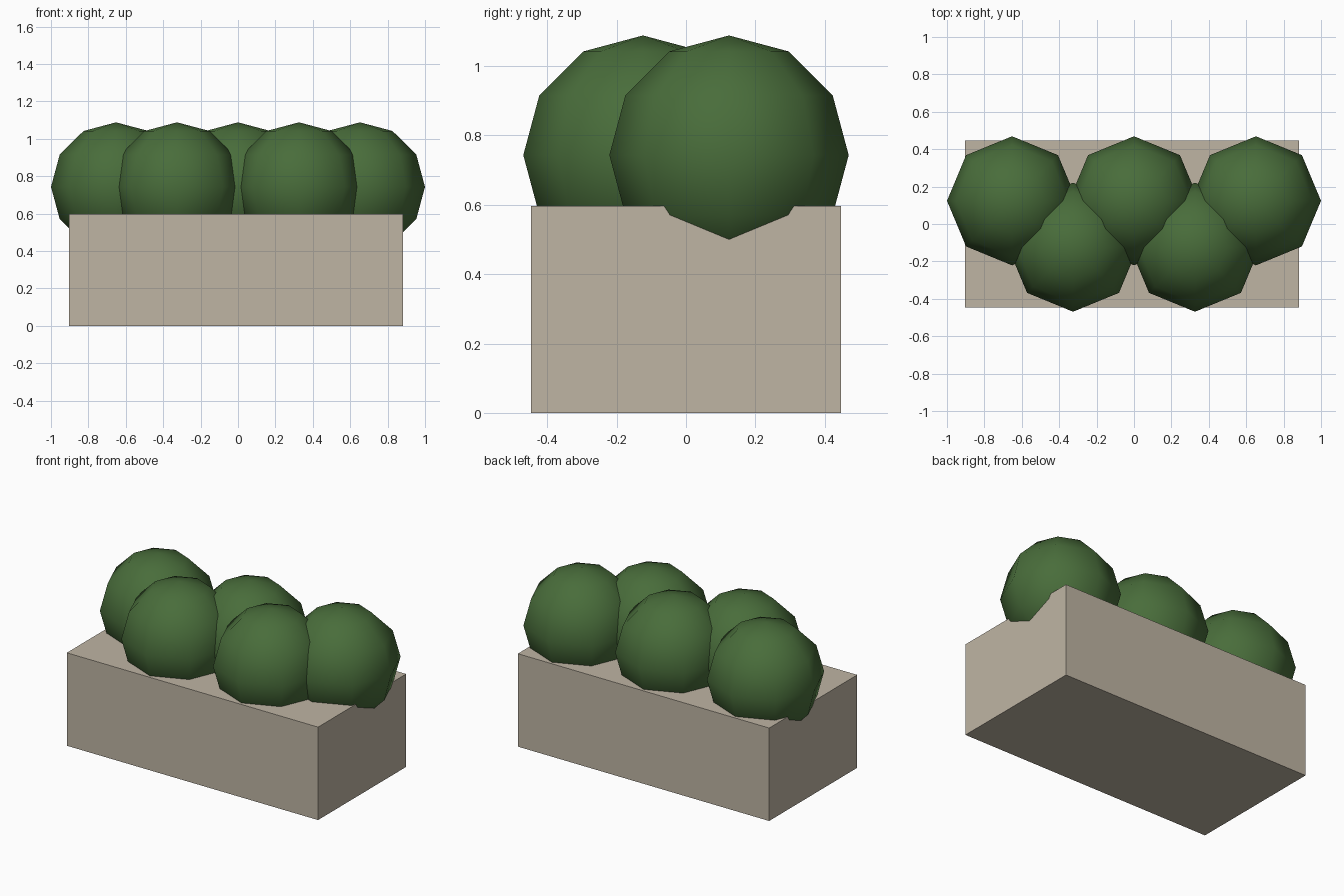
import bpy

if "Cube" in bpy.data.objects:
    bpy.data.objects.remove(bpy.data.objects["Cube"])


def material(name, rgb):
    m = bpy.data.materials.new(name)
    m.diffuse_color = (*rgb, 1.0)
    m.use_nodes = True
    m.node_tree.nodes["Principled BSDF"].inputs["Base Color"].default_value = m.diffuse_color
    return m


stone = material("beige_stone", (0.52, 0.46, 0.37))
leaf = material("leaf_green", (0.066, 0.152, 0.043))

# Planter box (sits very slightly left of the bushes' centre)
X0, X1, HALF_Y, TOP = -0.904, 0.882, 0.447, 0.597
bpy.ops.mesh.primitive_cube_add(size=1, location=((X0 + X1) / 2, 0, TOP / 2))
box = bpy.context.object
box.name = "planter_box"
box.scale = (X1 - X0, 2 * HALF_Y, TOP)
bpy.ops.object.transform_apply(location=False, rotation=False, scale=True)
box.data.materials.append(stone)


# Bushes: low-poly, smooth-shaded balls in two staggered rows
def bush(name, x, y):
    bpy.ops.mesh.primitive_uv_sphere_add(segments=8, ring_count=6, radius=0.345,
                                         location=(x, y, 0.743))
    ob = bpy.context.object
    ob.name = name
    ob.scale.x = 1.008
    bpy.ops.object.shade_smooth()
    ob.data.materials.append(leaf)


STEP = 0.326
for i in range(-2, 3):
    back = i % 2 == 0
    bush(f"{'back' if back else 'front'}_bush_{i + 3}", i * STEP, 0.124 if back else -0.124)
